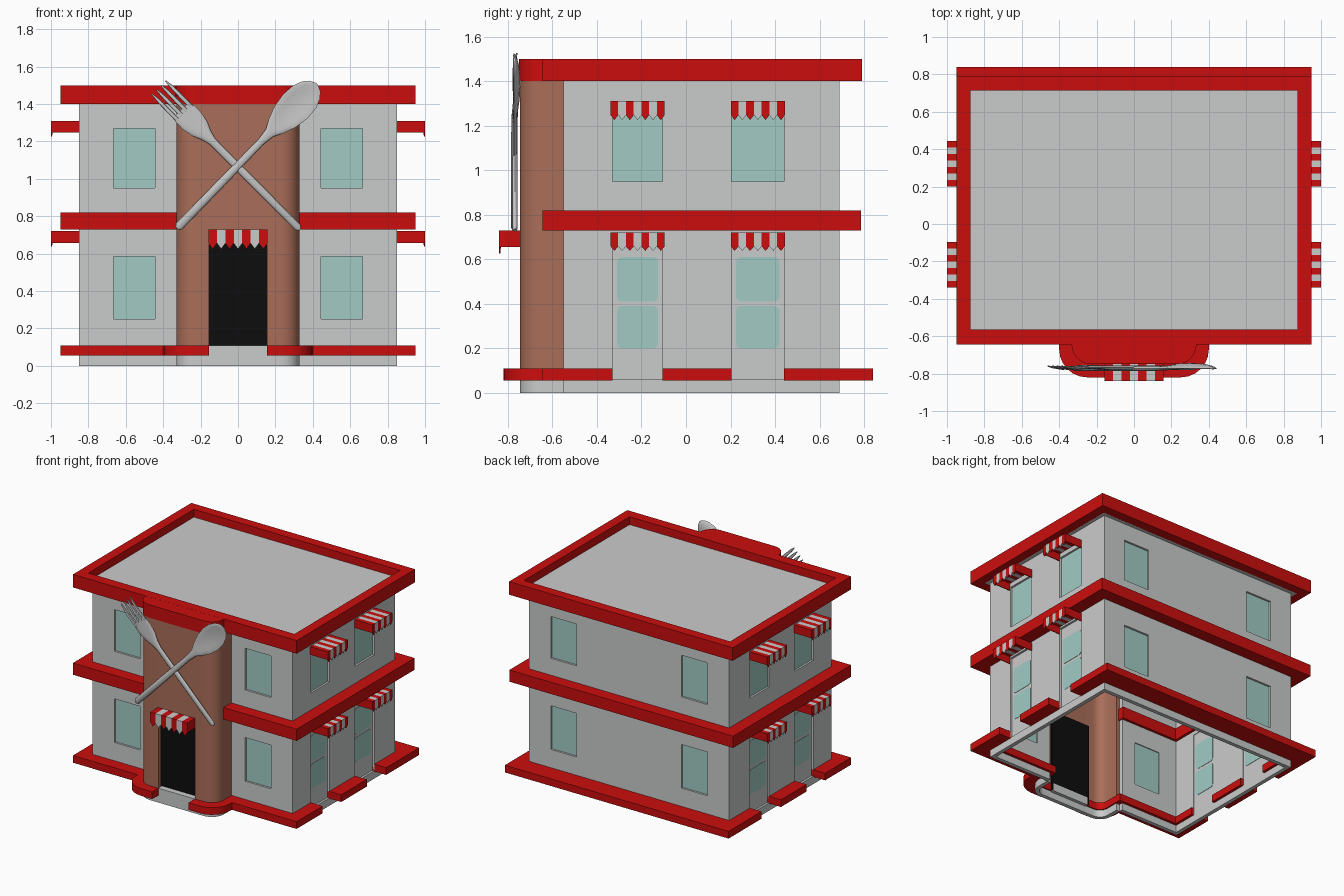
import bpy, bmesh, math
from mathutils import Vector

if "Cube" in bpy.data.objects:
    bpy.data.objects.remove(bpy.data.objects["Cube"])


def material(name, r, g, b):
    m = bpy.data.materials.new(name)
    m.diffuse_color = (r, g, b, 1)
    m.use_nodes = True
    m.node_tree.nodes["Principled BSDF"].inputs["Base Color"].default_value = m.diffuse_color
    return m


RED = material("red trim", 0.60, 0.004, 0.004)
GREY = material("light grey wall", 0.59, 0.60, 0.595)
BROWN = material("brown plaster", 0.40, 0.155, 0.10)
TEAL = material("teal glass", 0.36, 0.60, 0.55)
BLACK = material("black door", 0.004, 0.004, 0.004)
METAL = material("cutlery metal", 0.56, 0.56, 0.56)


def finish(name, bm, mats, mirror=False, thick=0, smooth=False, recalc=True):
    bmesh.ops.remove_doubles(bm, verts=bm.verts, dist=0.0001)
    if recalc:
        bmesh.ops.recalc_face_normals(bm, faces=bm.faces)
    me = bpy.data.meshes.new(name)
    bm.to_mesh(me)
    bm.free()
    for m in mats:
        me.materials.append(m)
    ob = bpy.data.objects.new(name, me)
    bpy.context.collection.objects.link(ob)
    if mirror:
        ob.modifiers.new("Mirror", 'MIRROR')
    if thick:
        s = ob.modifiers.new("Solidify", 'SOLIDIFY')
        s.thickness, s.offset, s.use_even_offset = thick, -1, True
    bpy.ops.object.select_all(action='DESELECT')
    ob.select_set(True)
    bpy.context.view_layer.objects.active = ob
    bpy.ops.object.convert(target='MESH')
    if smooth:
        bpy.ops.object.shade_smooth_by_angle(angle=math.radians(40))
    return ob


def prism(name, pts, off, mat, mirror=False):
    """Extrude a flat polygon of 3D points by a vector."""
    bm = bmesh.new()
    f = bm.faces.new([bm.verts.new(p) for p in pts])
    r = bmesh.ops.extrude_face_region(bm, geom=[f])
    vs = [v for v in r["geom"] if isinstance(v, bmesh.types.BMVert)]
    bmesh.ops.translate(bm, verts=vs, vec=off)
    return finish(name, bm, [mat], mirror)


def box(name, x0, x1, y0, y1, z0, z1, mat, mirror=False):
    pts = [(x0, y0, z0), (x1, y0, z0), (x1, y1, z0), (x0, y1, z0)]
    return prism(name, pts, (0, 0, z1 - z0), mat, mirror)


def ribbon(name, path, zs, hole, mats, idx, thick, smooth=False):
    """Wall panels along a half plan path, with openings, mirrored."""
    bm = bmesh.new()
    g = [[bm.verts.new((x, y, z)) for z in zs] for x, y in path]
    for i in range(len(path) - 1):
        for j in range(len(zs) - 1):
            if not hole(i, j):
                f = bm.faces.new((g[i][j], g[i][j+1], g[i+1][j+1], g[i+1][j]))
                f.material_index = idx(j)
    return finish(name, bm, mats, True, thick, smooth, recalc=False)


def band(name, inner, outer, z0, z1, smooth=False):
    """Solid trim strip between two half plan paths, mirrored."""
    bm = bmesh.new()
    rows = [[bm.verts.new(p) for p in ((*a, z0), (*b, z0), (*b, z1), (*a, z1))]
            for a, b in zip(inner, outer)]
    for r, s in zip(rows, rows[1:]):
        for k in range(4):
            bm.faces.new((r[k], r[(k+1) % 4], s[(k+1) % 4], s[k]))
    for r in (rows[0], rows[-1]):
        if abs(r[0].co.x) > 0.001:
            bm.faces.new(r)
    return finish(name, bm, [RED], True, 0, smooth)


def arc(cx, cy, r, n=6):
    return [(cx + r*math.cos(a), cy - r*math.sin(a))
            for a in (math.pi/2*k/n for k in range(n + 1))]


# Main walls with window and side door openings
wall = [(0, .69), (.445, .69), (.665, .69), (.85, .69), (.85, .44), (.85, .205),
        (.85, -.105), (.85, -.33), (.85, -.55), (.665, -.55), (.445, -.55), (.33, -.55)]
wall_z = [0, .06, .25, .585, .70, .95, 1.27, 1.42]
ribbon("walls", wall, wall_z,
       lambda i, j: (i in (1, 9) and j in (2, 5)) or (i in (4, 6) and j in (1, 2, 3, 5)),
       [GREY], lambda j: 0, .03)

# Entrance column with rounded corners, grey at its foot
column = [(.33, -.55)] + arc(.23, -.645, .10) + [(.155, -.745), (0, -.745)]
last = len(column) - 2
ribbon("entrance_column", column, [0, .06, .68, 1.41],
       lambda i, j: i == last and j == 1, [GREY, BROWN], lambda j: min(j, 1), .03, True)
box("entrance_door", -.17, .17, -.70, -.69, .06, .69, BLACK)
box("entrance_step", -.155, .155, -.745, -.69, .05, .11, GREY)

# Roof slab, parapet and cap over the column
box("roof", -.88, .88, -.57, .72, 1.40, 1.44, GREY)
band("parapet", [(0, .715), (.875, .715), (.875, -.565), (0, -.565)],
     [(0, .79), (.95, .79), (.95, -.645), (0, -.645)], 1.40, 1.50)
half = [(.335, -.60)] + arc(.23, -.645, .104)
cap = half + [(-x, y) for x, y in reversed(half)]
prism("column_cap", [(x, y, 1.40) for x, y in cap], (0, 0, .0995), RED)

# Middle and base trim
band("middle_band", [(0, .64), (.80, .64), (.80, -.50), (.32, -.50)],
     [(0, .785), (.95, .785), (.95, -.645), (.32, -.645)], .73, .82)
band("base_band_back", [(0, .64), (.80, .64), (.80, .44)],
     [(0, .84), (.95, .84), (.95, .44)], .055, .11)
band("base_band_side", [(.80, .205), (.80, -.105)], [(.95, .205), (.95, -.105)], .055, .11)
band("base_band_front",
     [(.80, -.33), (.80, -.50), (.29, -.50)] + arc(.23, -.645, .06) + [(.155, -.705)],
     [(.95, -.33), (.95, -.645), (.40, -.645)] + arc(.25, -.67, .15) + [(.155, -.82)],
     .055, .11, True)

# Window panes
for lvl, z0, z1 in (("lower", .25, .585), ("upper", .95, 1.27)):
    box(lvl + "_front_windows", .44, .67, -.535, -.527, z0 - .004, z1 + .004, TEAL, True)
    box(lvl + "_back_windows", .44, .67, .667, .675, z0 - .004, z1 + .004, TEAL, True)


def round_rect(x, y0, y1, z0, z1, r=.022):
    pts = []
    for k, (cy, cz) in enumerate(((y1-r, z1-r), (y0+r, z1-r), (y0+r, z0+r), (y1-r, z0+r))):
        for s in range(4):
            a = math.pi/2 * (k + s/3)
            pts.append((x, cy + r*math.cos(a), cz + r*math.sin(a)))
    return pts


def awning(name, place, width, out, top, edge, tip, mirror):
    """Flat striped awning with a pointed valance."""
    bm = bmesh.new()

    def face(pts, m):
        bm.faces.new([bm.verts.new(place(*p)) for p in pts]).material_index = m
    w = width / 7
    for k in range(7):
        a = -width/2 + k*w
        b = a + w
        face([(a, 0, top), (b, 0, top), (b, out, top), (a, out, top)], k % 2)
        face([(a, out, top), (b, out, top), (b, out, edge), (a+w/2, out, tip),
              (a, out, edge)], k % 2)
    for u in (-width/2, width/2):
        face([(u, 0, top), (u, out, top), (u, out, edge), (u, 0, edge)], 0)
    return finish(name, bm, [RED, GREY], mirror, .006)


# Side doors, side windows and awnings, mirrored left and right
for tag, y0, y1 in (("front", -.33, -.105), ("back", .205, .44)):
    yc = (y0 + y1) / 2
    box(tag + "_side_windows", .827, .835, y0 - .004, y1 + .004, .946, 1.274, TEAL, True)
    box(tag + "_side_doors", .824, .834, y0 - .004, y1 + .004, .05, .705, GREY, True)
    for n, z0, z1 in (("low", .20, .39), ("high", .41, .61)):
        prism(f"{tag}_door_{n}_glass", round_rect(.8215, y0 + .02, y1 - .02, z0, z1),
              (.015, 0, 0), TEAL, True)

    def side(u, v, z, yc=yc):
        return (.85 + v, yc + u, z)
    awning(tag + "_upper_awnings", side, .243, .15, 1.31, 1.248, 1.225, True)
    awning(tag + "_lower_awnings", side, .243, .15, .72, .658, .638, True)
awning("entrance_awning", lambda u, v, z: (u, -.745 - v, z), .315, .095, .73, .655, .625, False)


def loft(bm, start, end, y, secs, n=14):
    """Sections: distance, sideways shift, half width, half depth, hollow, depth shift."""
    d = (Vector(end) - Vector(start)).normalized()
    rings = []
    for s, w, hw, t, dish, dy in secs:
        ring = []
        for k in range(n):
            a = 2*math.pi*k/n
            q = w + hw*math.cos(a)
            ring.append(bm.verts.new((start[0] + d.x*s - d.y*q,
                                      y + dy + t*math.sin(a) + dish*math.sin(a)**2,
                                      start[1] + d.y*s + d.x*q)))
        rings.append(ring)
    for r, s in zip(rings, rings[1:]):
        for k in range(n):
            bm.faces.new((r[k], r[(k+1) % n], s[(k+1) % n], s[k]))
    bm.faces.new(rings[0])
    bm.faces.new(rings[-1])


# Crossed spoon and fork sign
bm = bmesh.new()
loft(bm, (-.325, .735), (.425, 1.51), -.773,
     [(0, 0, .012, .006, 0, 0), (.015, 0, .023, .013, 0, 0), (.35, 0, .022, .013, 0, 0),
      (.64, 0, .019, .012, 0, 0), (.71, 0, .028, .012, .002, 0), (.76, 0, .054, .012, .008, 0),
      (.83, 0, .080, .011, .016, 0), (.91, 0, .092, .010, .02, 0), (.98, 0, .086, .010, .018, 0),
      (1.03, 0, .066, .009, .011, 0), (1.06, 0, .040, .008, .005, 0), (1.075, 0, .008, .004, 0, 0)])
finish("spoon", bm, [METAL], smooth=True)

bm = bmesh.new()
f0, f1 = (.33, .73), (-.425, 1.49)
loft(bm, f0, f1, -.768,
     [(0, 0, .010, .006, 0, 0), (.015, 0, .020, .012, 0, 0), (.40, 0, .021, .012, 0, 0),
      (.66, 0, .021, .012, 0, 0), (.71, 0, .034, .012, 0, 0), (.76, 0, .056, .011, .003, 0),
      (.82, 0, .067, .010, .005, 0), (.87, 0, .066, .009, .005, 0), (.90, 0, .062, .007, .004, 0)])
for w in (-.051, -.017, .017, .051):
    loft(bm, f0, f1, -.768,
         [(.87, w, .012, .008, 0, .002), (.96, w, .012, .008, 0, -.004),
          (1.03, w, .009, .006, 0, .002), (1.07, w, .003, .003, 0, .008)], 8)
finish("fork", bm, [METAL], smooth=True)
